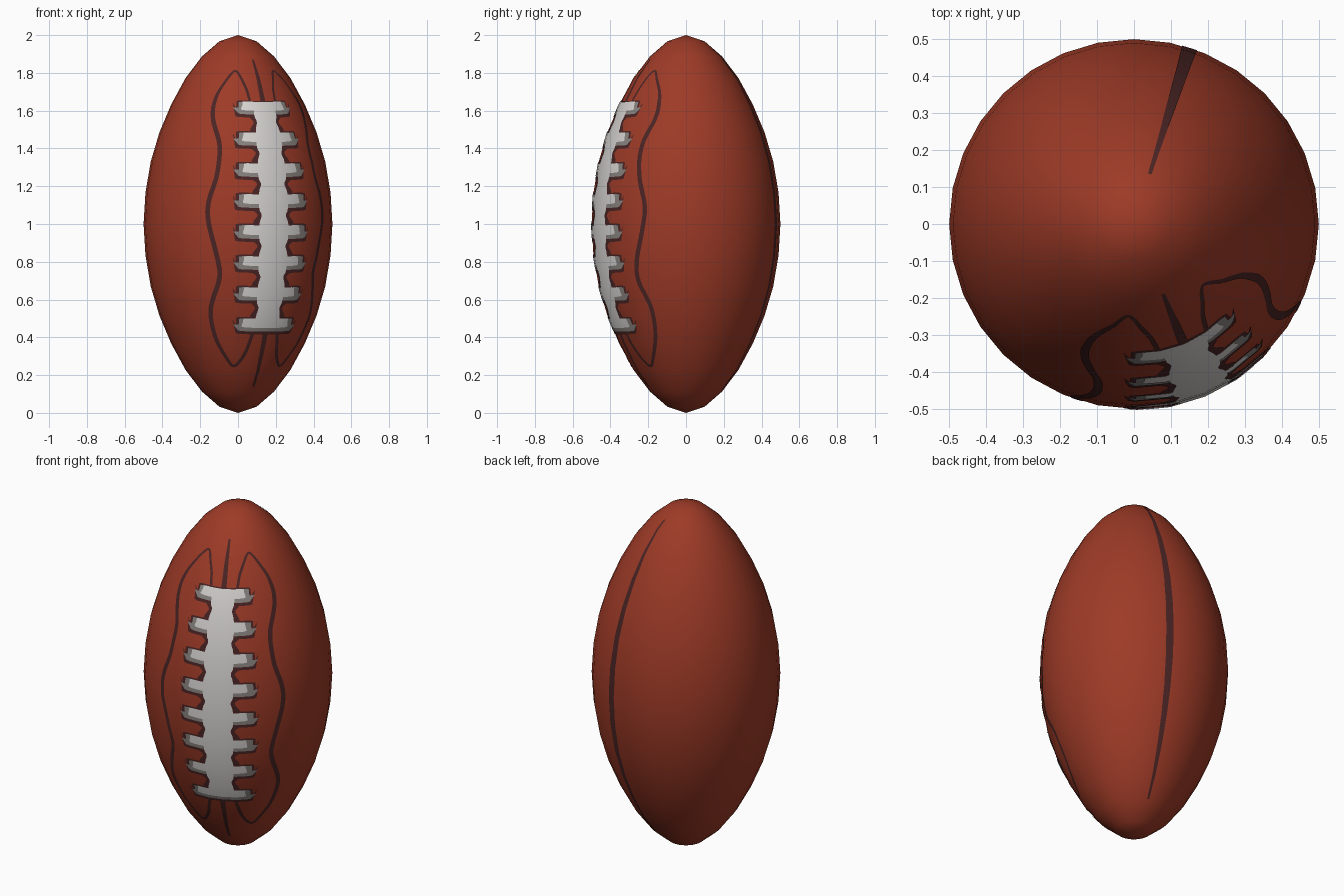
import bpy, bmesh, math
from mathutils import Vector

if "Cube" in bpy.data.objects:
    bpy.data.objects.remove(bpy.data.objects["Cube"])

SEG, MID = 32, 22.5          # sides of the ball, azimuth of the lacing (degrees from front)
HALF = [(0.5, 0), (.49, .165), (.462, .33), (.416, .485), (.354, .632),
        (.278, .772), (.191, .887), (.0975, .968), (0, 1)]
PROFILE = [(r, 1 - h) for r, h in reversed(HALF)] + [(r, 1 + h) for r, h in HALF[1:]]


def material(name, rgb):
    m = bpy.data.materials.new(name)
    m.diffuse_color = (*rgb, 1)
    m.use_nodes = True
    m.node_tree.nodes["Principled BSDF"].inputs["Base Color"].default_value = m.diffuse_color
    return m


RUST = material("rust_leather", (.34, .043, .020))
DARK = material("dark_seam", (.070, .018, .018))
GREY = material("grey_lace_edge", (.25, .23, .215))
WHITE = material("white_lace", (.69, .67, .65))


def radius(z):
    for (r0, z0), (r1, z1) in zip(PROFILE, PROFILE[1:]):
        if z <= z1:
            return r0 + (r1 - r0) * (z - z0) / (z1 - z0)
    return 0


def surface(az, z):
    """Point on the faceted ball at azimuth az (radians) and height z."""
    step = 2 * math.pi / SEG
    off = az % step - step / 2
    r = radius(z) * math.cos(step / 2) / math.cos(off)
    return Vector((r * math.sin(az), -r * math.cos(az), z))


def normal(p):
    return Vector((p.x * 4, p.y * 4, p.z - 1)).normalized()


def finish(bm, name, mat):
    me = bpy.data.meshes.new(name)
    bm.to_mesh(me)
    bm.free()
    me.materials.append(mat)
    me.polygons.foreach_set("use_smooth", [True] * len(me.polygons))
    ob = bpy.data.objects.new(name, me)
    bpy.context.collection.objects.link(ob)
    return ob


def resample(pts, step=.015):
    """Smooth curve through (azimuth, height, width) points."""
    pts = [Vector(p) for p in pts]
    pts = [2 * pts[0] - pts[1]] + pts + [2 * pts[-1] - pts[-2]]
    out = []
    for a, b, c, d in zip(pts, pts[1:], pts[2:], pts[3:]):
        length = math.hypot((c.x - b.x) * .0087, c.y - b.y)
        n = max(3, math.ceil(length / step))
        for i in range(n):
            t = i / n
            out.append(.5 * (2 * b + (c - a) * t + (2 * a - 5 * b + 4 * c - d) * t * t
                             + (3 * b - a - 3 * c + d) * t ** 3))
    return out + [pts[-2]]


def ribbon(bm, pts, lift, across=4):
    """Thin strip laid on the ball along a path."""
    path = resample(pts)
    mid = [surface(math.radians(p.x), p.y) for p in path]
    rows = []
    for i, p in enumerate(mid):
        t = mid[min(i + 1, len(mid) - 1)] - mid[max(i - 1, 0)]
        side = normal(p).cross(t).normalized()
        row = []
        for j in range(across + 1):
            q = p + side * path[i].z * (j / across - .5)
            s = surface(math.atan2(q.x, -q.y), q.z)
            row.append(bm.verts.new(s + normal(s) * lift))
        rows.append(row)
    for a, b in zip(rows, rows[1:]):
        for j in range(across):
            bm.faces.new((a[j], b[j], b[j + 1], a[j + 1]))


def strips(name, mat, paths, lift, across=4):
    bm = bmesh.new()
    for p in paths:
        ribbon(bm, p, lift, across)
    ob = finish(bm, name, mat)
    ob.data.normals_split_custom_set_from_vertices([normal(v.co) for v in ob.data.vertices])


# Ball: lathed pointed oval
bm = bmesh.new()
rings = [[bm.verts.new((r * math.sin(k * 2 * math.pi / SEG), -r * math.cos(k * 2 * math.pi / SEG), z))
          for k in range(SEG)] for r, z in PROFILE[1:-1]]
south, north = bm.verts.new((0, 0, 0)), bm.verts.new((0, 0, 2))
for k in range(SEG):
    n = (k + 1) % SEG
    for lo, hi in zip(rings, rings[1:]):
        bm.faces.new((lo[k], lo[n], hi[n], hi[k]))
    bm.faces.new((south, rings[0][n], rings[0][k]))
    bm.faces.new((north, rings[-1][k], rings[-1][n]))
finish(bm, "ball", RUST)

# Seams: wavy line on each side of the lacing, curling in at both ends
wavy = [(11, 1.64, .014), (7, 1.73, .014), (-3.5, 1.81, .012), (-17, 1.72, .016), (-21, 1.64, .022),
        (-20, 1.557, .024), (-13, 1.42, .025), (-13.5, 1.265, .025), (-18.5, 1.11, .026),
        (-18, 1.0, .026), (-12.5, .80, .026), (-12.5, .70, .026), (-20, .54, .024),
        (-18.5, .39, .022), (-10, .28, .018), (-3.5, .25, .016), (6, .31, .018), (12, .42, .018)]
mirrored = [(2 * MID - a, z, w) for a, z, w in wavy]
strips("side_seams", DARK, [wavy, mirrored], .002)
strips("lace_end_seams", DARK, [[(MID, 1.63, .028), (MID, 1.75, .022), (MID, 1.87, .010)],
                                [(MID, .45, .030), (MID, .30, .022), (MID, .14, .012)]], .002)
strips("back_seam", DARK, [[(162.5, .12, .010), (162.5, .45, .028), (162.5, 1.0, .042),
                            (162.5, 1.55, .030), (162.5, 1.93, .010)]], .002)

# Lacing: a centre strip crossed by eight bars, each with a grey edge and a dark outline
BARS = [.475 + .1636 * i for i in range(8)]


def bar(z, a0, a1, w):
    return [(a0, z + .004, w * .7), (a0 + 2, z + .003, w), (MID, z, w),
            (a1 - 2, z + .003, w), (a1, z + .004, w * .7)]


def centre(narrow, flare, pad):
    def at(z, deg):
        return (MID, z, math.radians(deg) * radius(z))
    pts = [at(BARS[0] - pad, flare)]
    for lo, hi in zip(BARS, BARS[1:]):
        pts += [at(lo + .035, flare), at((lo + hi) / 2, narrow), at(hi - .05, flare)]
    return pts + [at(BARS[-1] + pad, flare)]


strips("lace_outline", DARK, [bar(z - .014, -1.5, 46, .094) for z in BARS] + [centre(21, 28, .03)], .0025, 8)
strips("lace_edges", GREY, [bar(z - .010, .5, 44.5, .070) for z in BARS], .004)
strips("lace_bars", WHITE, [bar(z, 3.5, 40.5, .050) for z in BARS], .0055)
strips("lace_centre", WHITE, [centre(16, 19, .02)], .005, 8)
